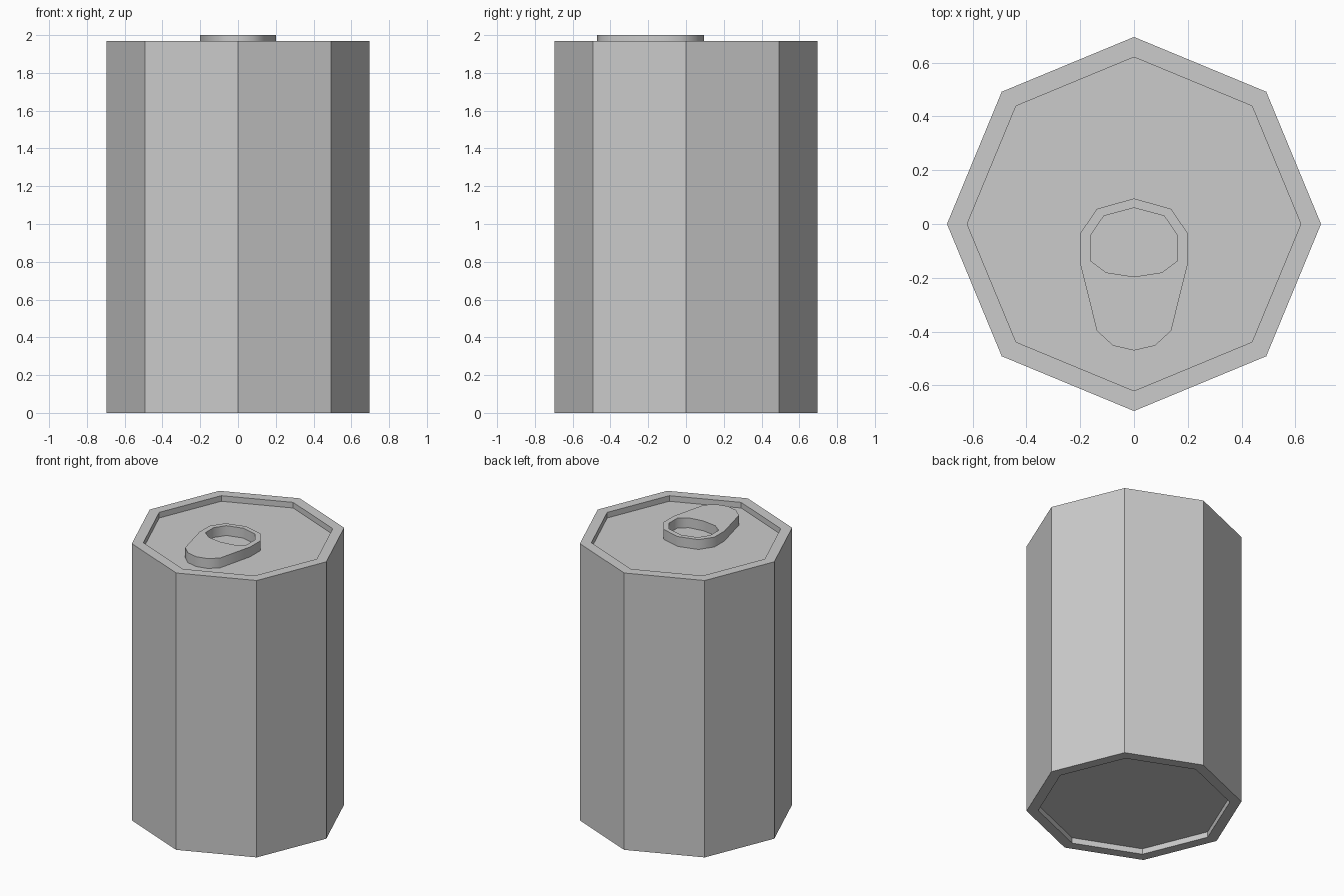
import bpy, bmesh, math

if "Cube" in bpy.data.objects:
    bpy.data.objects.remove(bpy.data.objects["Cube"])

SIDES = 8


def lathe(name, profile):
    """Revolve a closed-ended (radius, z) profile into a flat-sided solid."""
    bm = bmesh.new()
    rings = []
    for r, z in profile:
        rings.append([bm.verts.new((r * math.cos(i * math.tau / SIDES),
                                    r * math.sin(i * math.tau / SIDES), z))
                      for i in range(SIDES)])
    for a, b in zip(rings, rings[1:]):
        for i in range(SIDES):
            j = (i + 1) % SIDES
            bm.faces.new((a[i], a[j], b[j], b[i]))
    bm.faces.new(rings[0][::-1])
    bm.faces.new(rings[-1])
    bmesh.ops.recalc_face_normals(bm, faces=bm.faces)
    mesh = bpy.data.meshes.new(name)
    bm.to_mesh(mesh)
    bm.free()
    obj = bpy.data.objects.new(name, mesh)
    bpy.context.collection.objects.link(obj)
    return obj


def mirrored(half):
    """Close a right-hand half outline (first and last points on x = 0)."""
    return half + [(-x, y) for x, y in half[-2:0:-1]]


def plate(name, outlines, z0, z1):
    """Flat plate from outlines; inner outlines become holes."""
    curve = bpy.data.curves.new(name, 'CURVE')
    curve.dimensions = '2D'
    curve.fill_mode = 'BOTH'
    curve.extrude = (z1 - z0) / 2
    for pts in outlines:
        s = curve.splines.new('POLY')
        s.points.add(len(pts) - 1)
        for p, (x, y) in zip(s.points, pts):
            p.co = (x, y, 0, 1)
        s.use_cyclic_u = True
    obj = bpy.data.objects.new(name, curve)
    obj.location.z = (z0 + z1) / 2
    bpy.context.collection.objects.link(obj)
    bpy.ops.object.select_all(action='DESELECT')
    obj.select_set(True)
    bpy.context.view_layer.objects.active = obj
    bpy.ops.object.convert(target='MESH')
    return bpy.context.object


# Can body with recessed lid and base
R, INNER, TOP, LID = 0.695, 0.62, 1.97, 1.93
lathe("can_body", [(INNER, 0.04), (INNER, 0), (R, 0),
                   (R, TOP), (INNER, TOP), (INNER, LID)])

# Pull tab with finger hole, resting on the lid
tab = mirrored([(0, 0.095), (0.138, 0.056), (0.2, -0.035), (0.2, -0.147),
                (0.138, -0.397), (0.078, -0.452), (0, -0.47)])
hole = mirrored([(0, 0.06), (0.112, 0.03), (0.162, -0.043),
                 (0.162, -0.136), (0.104, -0.18), (0, -0.196)])
plate("pull_tab", [tab, hole], LID, 2.0)
